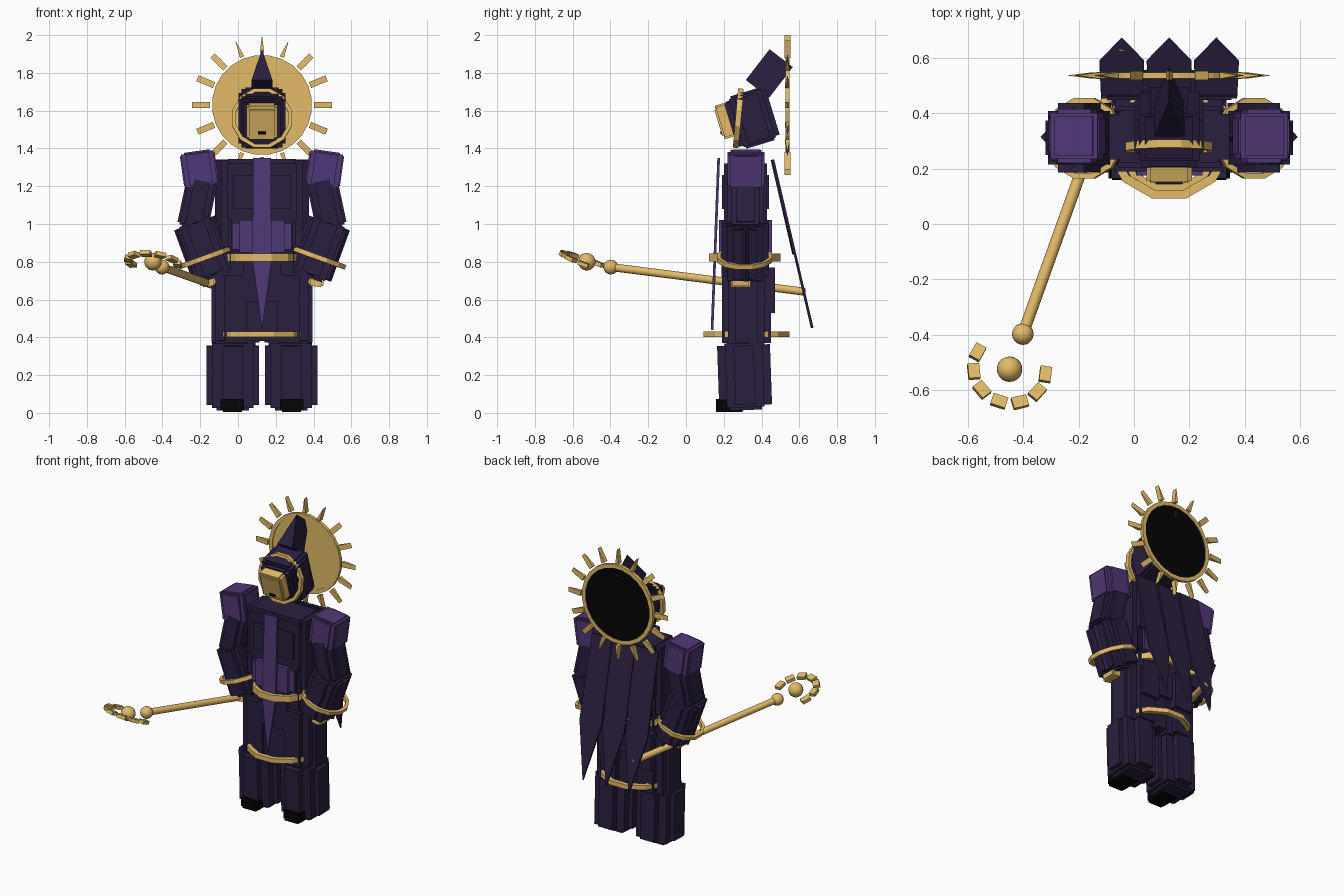
import bpy, bmesh, math
from mathutils import Matrix, Vector

if "Cube" in bpy.data.objects:
    bpy.data.objects.remove(bpy.data.objects["Cube"])

CX, CY = 0.127, 0.315          # body axis


def material(name, r, g, b):
    m = bpy.data.materials.new(name)
    lin = [((c / 255 + 0.055) / 1.055) ** 2.4 if c > 10 else c / 255 / 12.92 for c in (r, g, b)]
    m.diffuse_color = (*lin, 1)
    m.use_nodes = True
    m.node_tree.nodes["Principled BSDF"].inputs["Base Color"].default_value = m.diffuse_color
    return m


ROBE = material("robe purple", 42, 31, 63)
CAPE = material("cape purple", 43, 31, 62)
HOOD = material("hood dark purple", 41, 30, 62)
VIOLET = material("violet trim", 80, 56, 118)
GOLD = material("gold", 226, 187, 103)
BLACK = material("black", 5, 5, 5)


def finish(name, bm, *mats):
    bmesh.ops.recalc_face_normals(bm, faces=bm.faces)
    me = bpy.data.meshes.new(name)
    bm.to_mesh(me)
    bm.free()
    for m in mats:
        me.materials.append(m)
    ob = bpy.data.objects.new(name, me)
    bpy.context.collection.objects.link(ob)
    return ob


def place(x, y, z, rx=0, ry=0, rz=0):
    m = Matrix.Translation((x, y, z))
    for a, ax in ((rz, 'Z'), (ry, 'Y'), (rx, 'X')):
        m = m @ Matrix.Rotation(math.radians(a), 4, ax)
    return m


def boxes(name, mat, mtx, parts):
    bm = bmesh.new()
    for pos, size in parts:
        bmesh.ops.create_cube(bm, size=1, matrix=mtx @ Matrix.Translation(pos) @ Matrix.Diagonal((*size, 1)))
    return finish(name, bm, mat)


def layered(name, mat, mtx, sx, sy, sz, k=.5):
    """Stepped block: overlapping boxes that round each other off; k is the narrowest share."""
    o = (0, 0, 0)
    m = (1 + k) / 2
    return boxes(name, mat, mtx, [(o, (sx, sy * k, sz * .84)), (o, (sx * k, sy, sz * .86)),
                                  (o, (sx * (m + .1), sy * (m + .02), sz * .92)),
                                  (o, (sx * m * .9, sy * m * .9, sz))])


def ring(name, mat, mtx, r_out, r_in, h, n=12):
    bm = bmesh.new()
    loops = []
    for r, z in ((r_out, -h / 2), (r_out, h / 2), (r_in, h / 2), (r_in, -h / 2)):
        loops.append([bm.verts.new(mtx @ Vector((r * math.cos((i + .5) * math.tau / n),
                                                 r * math.sin((i + .5) * math.tau / n), z))) for i in range(n)])
    for k in range(4):
        a, b = loops[k], loops[(k + 1) % 4]
        for i in range(n):
            j = (i + 1) % n
            bm.faces.new((a[i], a[j], b[j], b[i]))
    return finish(name, bm, mat)


def wedge(name, mat, origin, xdir, zdir, w, t, h):
    """Rectangle base narrowing to an edge that runs along xdir."""
    x, z = Vector(xdir).normalized(), Vector(zdir).normalized()
    y = z.cross(x)
    o = Vector(origin)
    bm = bmesh.new()
    v = [bm.verts.new(o + x * a * w / 2 + y * b * t / 2 + z * c * h) for a, b, c in
         ((-1, -1, 0), (1, -1, 0), (1, 1, 0), (-1, 1, 0), (-1, 0, 1), (1, 0, 1))]
    for f in ((0, 1, 2, 3), (0, 1, 5, 4), (2, 3, 4, 5), (1, 2, 5), (0, 3, 4)):
        bm.faces.new([v[i] for i in f])
    return finish(name, bm, mat)


def cloth(name, mat, cx, w_top, w_low, top, low, taper):
    """Pointed hanging strip; top and low are (y, z), taper is where the point starts."""
    bm = bmesh.new()
    pts = ((-w_top, 0), (w_top, 0), (w_low, taper), (0, 1), (-w_low, taper))
    bm.faces.new([bm.verts.new((cx + a / 2, top[0] + (low[0] - top[0]) * t, top[1] + (low[1] - top[1]) * t))
                  for a, t in pts])
    ob = finish(name, bm, mat)
    mod = ob.modifiers.new("thickness", 'SOLIDIFY')
    mod.thickness, mod.offset = 0.014, 0


def ball(name, pos, r):
    bm = bmesh.new()
    bmesh.ops.create_uvsphere(bm, u_segments=20, v_segments=12, radius=r, matrix=Matrix.Translation(pos))
    for f in bm.faces:
        f.smooth = True
    return finish(name, bm, GOLD)


# Legs and arms, mirrored about the body axis
TURN = Matrix.Rotation(math.radians(45), 4, 'Z')
for s, side in ((-1, "left"), (1, "right")):
    def at(dx, y, z, tilt=0, rx=0):
        return place(CX + s * dx, y, z, rx, s * tilt)
    layered(side + "_lower_leg", ROBE, at(.155, .31, .2, 0, 2), .28, .28, .37, .38)
    boxes(side + "_shoe", BLACK, at(.157, .235, .042), [((0, 0, 0), (.125, .14, .06)), ((0, -.005, -.003), (.1, .14, .07))])
    layered(side + "_thigh", ROBE, at(.14, .32, .55), .255, .26, .42, .45)
    boxes(side + "_rear_thigh", ROBE, at(.13, .37, .65), [((0, 0, 0), (.13, .2, .24))])
    layered(side + "_shoulder", VIOLET, at(.332, .318, 1.292, 8), .185, .195, .19, .66)
    layered(side + "_upper_arm", ROBE, at(.342, .315, 1.11, -12), .165, .195, .28)
    layered(side + "_forearm", ROBE, at(.306, .312, .87, 20), .2, .25, .33)
    boxes(side + "_sleeve", ROBE, at(.306, .315, .87, 20) @ TURN, [((0, 0, 0), (.165, .165, .29))])
    ring(side + "_cuff", GOLD, at(.306, .31, .82, 20), .15, .13, .026)
    boxes(side + "_hand", GOLD, at(.288, .29, .705, 8), [((0, 0, 0), (.08, .085, .055)), ((0, 0, -.008), (.06, .105, .055))])

# Torso, waist and hips
boxes("chest", ROBE, place(CX, CY, 1.11), [((0, 0, 0), (.435, .165, .46)), ((0, 0, 0), (.36, .19, .47)),
                                           ((0, 0, .06), (.37, .225, .3)), ((0, 0, .06), (.3, .25, .18)),
                                           ((0, 0, -.14), (.33, .22, .2))])
boxes("waist", VIOLET, place(CX, CY, .935), [((0, 0, 0), (.315, .25, .14)), ((0, 0, 0), (.24, .28, .17)),
                                             ((0, 0, 0), (.36, .19, .12))])
layered("hips", ROBE, place(CX, CY, .72), .4, .25, .3)
boxes("skirt", ROBE, place(CX, CY, .55), [((0, 0, 0), (.34, .2, .34))])
ring("belt", GOLD, place(CX, .31, .822), .196, .172, .042)
ring("hem_band", GOLD, place(CX, .32, .417), .236, .205, .03)

# Hanging cloth: front strip and three cape panels
cloth("front_strip", VIOLET, CX, .095, .1, (.173, 1.35), (.138, .44), .6)
for i in (-1, 0, 1):
    cloth("cape_panel", CAPE, CX + i * .171, .15, .162, (.46, 1.34), (.668, .45), .6)
cloth("cape_upper_back", CAPE, CX, .45, .45, (.455, 1.34), (.57, .84), .55)

# Head: hood, mask, mouth and peak
layered("hood", HOOD, place(CX, .352, 1.56, 17), .25, .225, .29, .55)
boxes("hood_opening", HOOD, place(CX, .265, 1.55, 17), [((0, 0, 0), (.2, .07, .2))])
mask = place(CX, .205, 1.545, 17)
boxes("mask", GOLD, mask, [((0, 0, 0), (.165, .05, .165)), ((0, -.004, 0), (.14, .062, .145)),
                           ((0, 0, 0), (.135, .055, .185)), ((0, .03, 0), (.14, .06, .15))])
boxes("mouth", BLACK, mask, [((0, -.037, -.055), (.04, .007, .016))])
ring("hood_rim", GOLD, place(CX, .277, 1.56, 85), .163, .142, .03)
wedge("hood_peak", HOOD, (CX, .378, 1.715), (0, .79, -.61), (0, .61, .79), .155, .11, .206)

# Halo: two-tone disc, rim and sixteen wedge rays
HZ, HY = 1.63, .537
bm = bmesh.new()
bmesh.ops.create_cone(bm, cap_ends=True, segments=24, radius1=.255, radius2=.255, depth=.012,
                      matrix=place(CX, HY, HZ, 90))
bm.normal_update()
for f in bm.faces:
    f.material_index = 1 if f.normal.y > .5 else 0
finish("halo_disc", bm, GOLD, BLACK)
ring("halo_rim", GOLD, place(CX, HY, HZ, 90), .265, .24, .022, 24)
for i in range(16):
    a = i * math.tau / 16
    up = abs(math.sin(a))
    tw = math.radians(90 if up > .9 else 0)
    rad = Vector((math.cos(a), 0, math.sin(a)))
    tan = Vector((-math.sin(a), 0, math.cos(a)))
    wedge("halo_ray", GOLD, Vector((CX, HY, HZ)) + rad * .275, tan * math.cos(tw) + Vector((0, 1, 0)) * math.sin(tw),
          rad, .033, .024, .095)

# Staff: rod, balls and a broken ring of blocks
tip, end = Vector((-.402, -.398, .772)), Vector((-.035, .625, .642))
d = end - tip
bm = bmesh.new()
bmesh.ops.create_cone(bm, cap_ends=True, segments=16, radius1=.021, radius2=.021, depth=d.length,
                      matrix=Matrix.Translation((tip + end) / 2) @ d.to_track_quat('Z', 'Y').to_matrix().to_4x4())
rod = finish("staff_rod", bm, GOLD)
for p in rod.data.polygons:
    p.use_smooth = len(p.vertices) == 4
ball("staff_collar", tip, .039)
ball("staff_orb", (-.45, -.525, .8), .046)
u = Vector((.326, .945, 0)).normalized()
head = Matrix.Translation((-.45, -.525, .797)) @ Matrix.Rotation(math.radians(-21), 4, Vector((u.y, -u.x, 0)))
for k in range(7):
    a = math.radians(252 + (k - 3) * 33.5)
    boxes("staff_crescent_block", GOLD, head @ Matrix.Rotation(a, 4, 'Z'), [((.131, 0, 0), (.042, .056, .022))])
